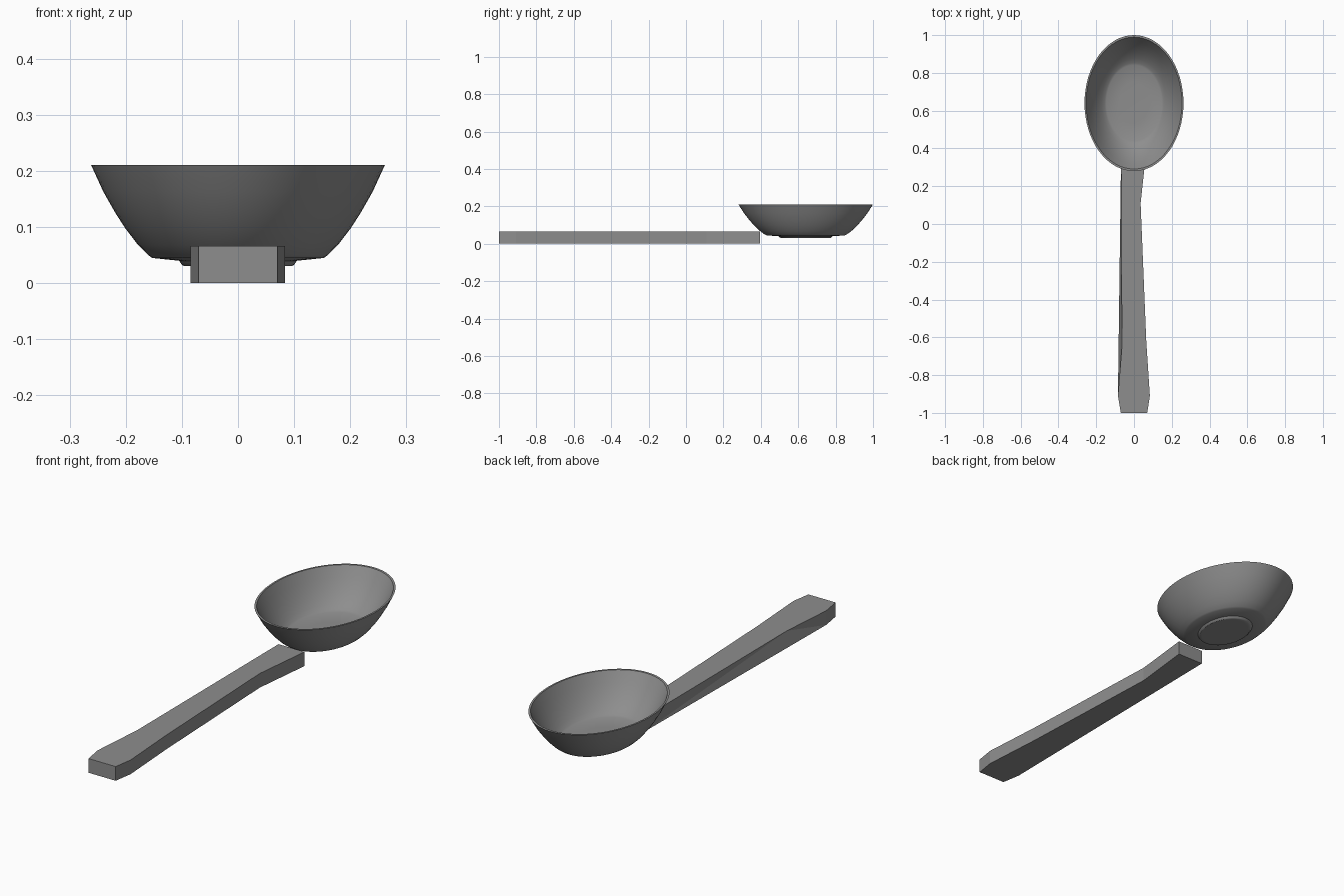
import bpy, bmesh, math

if "Cube" in bpy.data.objects:
    bpy.data.objects.remove(bpy.data.objects["Cube"])

grey = bpy.data.materials.new("dull grey metal")
grey.diffuse_color = (0.27, 0.27, 0.27, 1)
grey.use_nodes = True
grey.node_tree.nodes["Principled BSDF"].inputs["Base Color"].default_value = grey.diffuse_color


def finish(name, bm):
    bmesh.ops.recalc_face_normals(bm, faces=bm.faces[:])
    mesh = bpy.data.meshes.new(name)
    bm.to_mesh(mesh)
    bm.free()
    mesh.materials.append(grey)
    obj = bpy.data.objects.new(name, mesh)
    bpy.context.collection.objects.link(obj)
    return obj


# Bowl: oval lathe, (half width, height) from foot centre, up the outside, over the rim, down the inside
SEG, STRETCH, CENTRE_Y = 64, 0.36 / 0.262, 0.64
profile = [(0.088, 0.031), (0.097, 0.031), (0.100, 0.033), (0.105, 0.040), (0.153, 0.045),
           (0.160, 0.050), (0.178, 0.068), (0.201, 0.098), (0.219, 0.126),
           (0.240, 0.163), (0.262, 0.211),
           (0.254, 0.211), (0.233, 0.165), (0.212, 0.128), (0.194, 0.101),
           (0.172, 0.074), (0.155, 0.059), (0.146, 0.054), (0.08, 0.050)]
bm = bmesh.new()
rings = []
for r, z in profile:
    rings.append([bm.verts.new((r * math.cos(a), CENTRE_Y + r * STRETCH * math.sin(a), z))
                  for a in (2 * math.pi * i / SEG for i in range(SEG))])
for low, high in zip(rings, rings[1:]):
    for i in range(SEG):
        j = (i + 1) % SEG
        bm.faces.new((low[i], low[j], high[j], high[i]))
bm.faces.new(rings[0])
bm.faces.new(rings[-1])
bowl = finish("bowl", bm)
bpy.context.view_layer.objects.active = bowl
bowl.select_set(True)
bpy.ops.object.shade_smooth_by_angle(angle=math.radians(30))

# Handle: flat bar with a waist on one side; the other side is straight below and dented above
HEIGHT = 0.066
outline = [(-0.07, -1.0), (0.07, -1.0), (0.084, -0.91), (0.065, -0.62), (0.035, 0.11),
           (0.066, 0.395), (-0.068, 0.395), (-0.064, -0.65), (-0.085, -0.91)]
DENT = 7
bm = bmesh.new()
top = [bm.verts.new((x, y, HEIGHT)) for x, y in outline]
base = [None if i == DENT else bm.verts.new((x, y, 0)) for i, (x, y) in enumerate(outline)]
bm.faces.new(top)
bm.faces.new([v for v in reversed(base) if v])
for i in range(len(outline)):
    j = (i + 1) % len(outline)
    bm.faces.new([v for v in (base[i], base[j], top[j], top[i]) if v])
bm.faces.new((base[DENT - 1], base[DENT + 1], top[DENT]))
finish("handle", bm)
